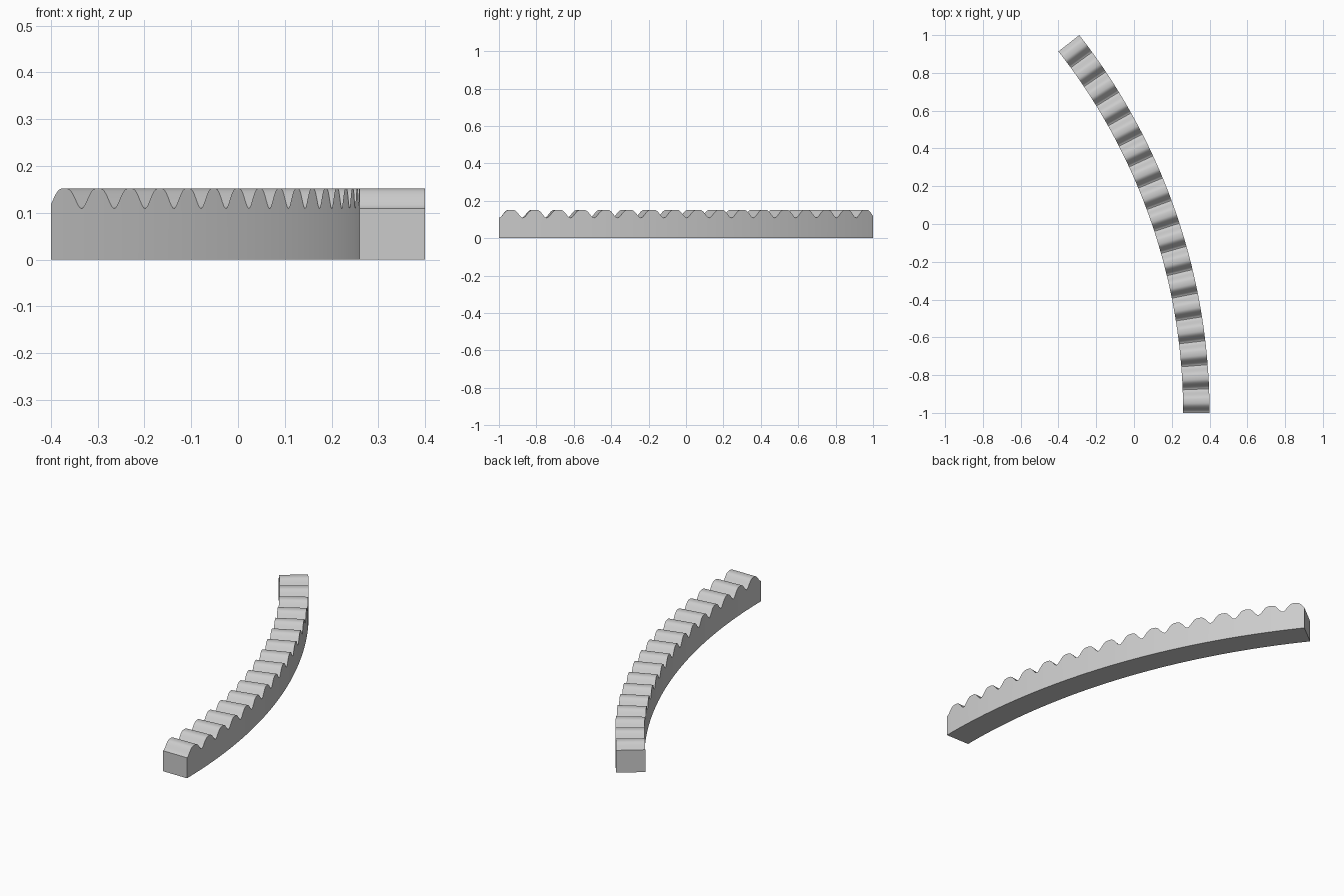
import bpy
import bmesh
import math

cube = bpy.data.objects.get("Cube")
if cube:
    bpy.data.objects.remove(cube, do_unlink=True)

# Arc layout: the sector starts at the front end and sweeps towards the back
R_OUT, R_IN = 3.244, 3.104
CX, CY = 0.4 - R_OUT, -1.0
SWEEP = math.radians(38.06)
PITCH = math.radians(2.254)
ROOT, CREST = 0.109, 0.152

# Half tooth: (fraction of pitch from the valley, relative height)
HALF = [(0, 0), (0.05, 0.05), (0.1, 0.18), (0.15, 0.35), (0.2, 0.54), (0.25, 0.71),
        (0.3, 0.85), (0.35, 0.94), (0.41, 0.99), (0.5, 1)]


def tooth_height(phase):
    p = min(phase % 1, 1 - phase % 1)
    for (a, ha), (b, hb) in zip(HALF, HALF[1:]):
        if p <= b:
            return ROOT + (CREST - ROOT) * (ha + (hb - ha) * (p - a) / (b - a))
    return CREST


def stations():
    """Angles of all cross-sections, following the tooth profile."""
    steps = [p for p, _ in HALF] + [1 - p for p, _ in reversed(HALF[1:-1])]
    last = SWEEP / PITCH
    inside = [n + s for n in range(math.ceil(last)) for s in steps if n + s < last - 0.01]
    return inside + [last]


grey = bpy.data.materials.new("plain grey")
grey.use_nodes = True
colour = (0.6, 0.6, 0.6, 1)
grey.diffuse_color = colour
grey.node_tree.nodes["Principled BSDF"].inputs["Base Color"].default_value = colour

# Toothed rack: a rectangular section swept along the arc
bm = bmesh.new()
rings = []
for t in stations():
    c, s = math.cos(t * PITCH), math.sin(t * PITCH)
    top = tooth_height(t)
    section = [(R_IN, 0), (R_OUT, 0), (R_OUT, top), (R_IN, top)]
    rings.append([bm.verts.new((CX + r * c, CY + r * s, z)) for r, z in section])
for a, b in zip(rings, rings[1:]):
    for i in range(4):
        j = (i + 1) % 4
        bm.faces.new((a[i], a[j], b[j], b[i]))
bm.faces.new(rings[0])
bm.faces.new(rings[-1])
bmesh.ops.recalc_face_normals(bm, faces=bm.faces)

mesh = bpy.data.meshes.new("curved_rack")
bm.to_mesh(mesh)
bm.free()
mesh.materials.append(grey)
rack = bpy.data.objects.new("curved_rack", mesh)
bpy.context.collection.objects.link(rack)
bpy.ops.object.select_all(action="DESELECT")
rack.select_set(True)
bpy.context.view_layer.objects.active = rack
bpy.ops.object.shade_smooth_by_angle(angle=math.radians(30))
